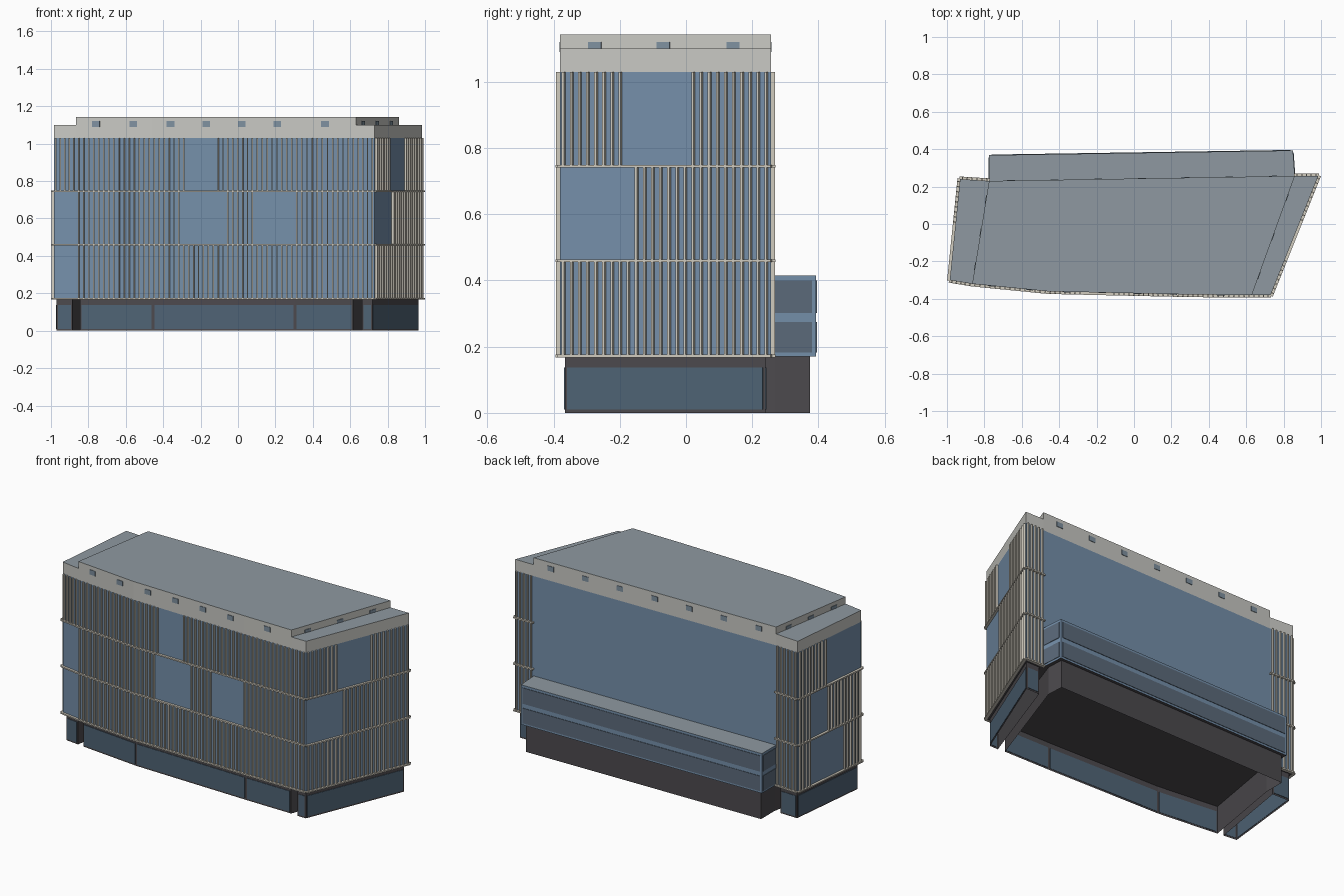
import bpy, bmesh
from mathutils import Vector

if "Cube" in bpy.data.objects:
    bpy.data.objects.remove(bpy.data.objects["Cube"])


def material(name, srgb):
    lin = [((c + 0.055) / 1.055) ** 2.4 for c in srgb] + [1]
    m = bpy.data.materials.new(name)
    m.use_nodes = True
    m.diffuse_color = lin
    m.node_tree.nodes["Principled BSDF"].inputs["Base Color"].default_value = lin
    return m


BLUE = material("blue glass", (0.46, 0.565, 0.67))
PALE = material("pale parapet", (0.79, 0.79, 0.77))
ROOF = material("grey roof", (0.56, 0.60, 0.63))
FIN = material("warm white fin", (0.82, 0.80, 0.75))
DARK = material("dark frame", (0.30, 0.29, 0.305))
SHOP = material("ground floor glass", (0.31, 0.39, 0.46))
STRIP = material("annex glass", (0.36, 0.42, 0.485))
VENT = material("vent grey", (0.50, 0.57, 0.63))


def finish(name, bm, mats):
    me = bpy.data.meshes.new(name)
    bm.to_mesh(me)
    bm.free()
    for m in mats:
        me.materials.append(m)
    ob = bpy.data.objects.new(name, me)
    bpy.context.scene.collection.objects.link(ob)


def prism(name, pts, z0, z1, side, top, bottom=None):
    """Extruded counter-clockwise outline; open below without a bottom."""
    bm = bmesh.new()
    lo = [bm.verts.new((x, y, z0)) for x, y in pts]
    hi = [bm.verts.new((x, y, z1)) for x, y in pts]
    n = len(pts)
    for i in range(n):
        j = (i + 1) % n
        bm.faces.new((lo[i], lo[j], hi[j], hi[i]))
    bm.faces.new(hi).material_index = 1
    if bottom:
        bm.faces.new(lo[::-1]).material_index = 2
    finish(name, bm, [side, top, bottom or side])


def plate(bm, a, b, z0, z1, depth):
    """Box standing out from the wall line a-b (outside is to its right)."""
    a, b = Vector(a), Vector(b)
    d = (b - a).normalized()
    out = Vector((d.y, -d.x))
    ring = [a - out * 0.002, a + out * depth, b + out * depth, b - out * 0.002]
    lo = [bm.verts.new((p.x, p.y, z0)) for p in ring]
    hi = [bm.verts.new((p.x, p.y, z1)) for p in ring]
    for i in range(4):
        j = (i + 1) % 4
        bm.faces.new((lo[i], lo[j], hi[j], hi[i]))
    bm.faces.new(hi)
    bm.faces.new(lo[::-1])


def inset_line(a, b, margin):
    a, b = Vector(a), Vector(b)
    d = (b - a).normalized() * margin
    return a + d, b - d


def edges(pts):
    return list(zip(pts, pts[1:]))


# Footprint corners
LF, LFI, LBI, LB = (-0.985, -0.30), (-0.865, -0.32), (-0.775, 0.23), (-0.93, 0.24)
RF, RFI, RBI, RB = (0.73, -0.38), (0.63, -0.38), (0.86, 0.257), (0.985, 0.257)
M1, M2 = (-0.46, -0.36), (0.30, -0.377)
FLOORS = [0.172, 0.459, 0.745, 1.03]

# Upper storeys and parapets
prism("upper_storeys", [LF, LFI, M1, M2, RFI, RF, RB, RBI, LBI, LB],
      0.17, 1.03, BLUE, ROOF, DARK)
main = [LFI, M1, M2, RFI, RBI, LBI]
prism("main_parapet", main, 1.03, 1.143, PALE, ROOF)
prism("left_end_parapet", [RFI, RF, RB, RBI], 1.03, 1.10, PALE, ROOF)
prism("right_end_parapet", [LF, LFI, LBI, LB], 1.03, 1.10, PALE, ROOF)

# Facade fins: bare ranges per floor, along x (front, back) or y (ends)
facades = [
    ([LF, LFI, M1, M2, RFI, RF], 0,
     [[(-1, -0.865)],
      [(-1, -0.865), (-0.31, -0.065), (0.095, 0.30)],
      [(-0.265, -0.12)]]),
    ([RF, RB], 1, [[], [(-0.4, -0.17)], [(-0.185, 0.02)]]),
    ([RB, RBI], 0, [[], [], []]),
    ([LBI, LB], 0, [[], [], []]),
    ([LB, LF], 1, [[(-0.15, 0.12)], [(0.0, 0.12)], [(-0.4, 0.0)]]),
]
fins, bands = bmesh.new(), bmesh.new()
for path, axis, bare in facades:
    for a, b in edges(path):
        va, vb = Vector(a), Vector(b)
        count = max(1, round((vb - va).length / 0.0265))
        step = (vb - va) / count
        half = step.normalized() * 0.0035
        for f in range(3):
            plate(bands, va - half, vb + half, FLOORS[f] - 0.004, FLOORS[f] + 0.004, 0.014)
            for i in range(count):
                p = va + step * (i + 0.5)
                if not any(s < p[axis] < e for s, e in bare[f]):
                    plate(fins, p - half, p + half, FLOORS[f], FLOORS[f + 1], 0.012)
finish("facade_fins", fins, [FIN])
finish("floor_bands", bands, [FIN])

# Parapet vents
vents = bmesh.new()
for x in (-0.76, -0.56, -0.36, -0.17, 0.02, 0.21, 0.465):
    for a, b in edges([LFI, M1, M2, RFI]):
        if a[0] < x < b[0]:
            p = Vector(a).lerp(Vector(b), (x - a[0]) / (b[0] - a[0]))
            d = (Vector(b) - Vector(a)).normalized() * 0.021
            plate(vents, p - d, p + d, 1.09, 1.12, 0.003)


def spaced_vents(a, b, stops, z0):
    d = (Vector(b) - Vector(a)).normalized() * 0.021
    for t in stops:
        p = Vector(a).lerp(Vector(b), t)
        plate(vents, p - d, p + d, z0, 1.12, 0.003)


spaced_vents(RBI, LBI, [(i + 0.5) / 7 for i in range(7)], 1.09)
spaced_vents(RFI, RBI, (0.165, 0.49, 0.82), 1.101)
spaced_vents(LBI, LFI, (0.18, 0.5, 0.83), 1.101)
finish("parapet_vents", vents, [VENT])

# Ground floor: hollow dark frames with glass panes
front_main = [(-0.845, -0.30), (-0.455, -0.34), (0.305, -0.357), (0.615, -0.36)]
front_left = [(0.662, -0.365), (0.718, -0.365), (0.965, 0.24), (0.877, 0.24)]
front_right = [(-0.80, 0.222), (-0.915, 0.225), (-0.97, -0.285), (-0.885, -0.295)]
prism("main_base", front_main + [(0.835, 0.27), (0.83, 0.375), (-0.757, 0.35), (-0.757, 0.22)],
      0, 0.17, DARK, DARK)
prism("left_end_base", front_left, 0, 0.17, DARK, DARK)
prism("right_end_base", front_right, 0, 0.17, DARK, DARK)
panes = bmesh.new()
for a, b in edges(front_main) + edges(front_left) + edges(front_right):
    plate(panes, *inset_line(a, b, 0.008), 0.01, 0.137, 0.003)
finish("ground_floor_panes", panes, [SHOP])

# Low rear annex with two glass strips
annex = [(0.86, 0.25), (0.85, 0.393), (-0.775, 0.368), (-0.775, 0.22)]
prism("rear_annex", annex, 0.17, 0.415, BLUE, ROOF, DARK)
strips = bmesh.new()
for a, b in edges(annex):
    for z0, z1 in ((0.182, 0.275), (0.302, 0.40)):
        plate(strips, *inset_line(a, b, 0.012), z0, z1, 0.003)
finish("annex_glass_strips", strips, [STRIP])
